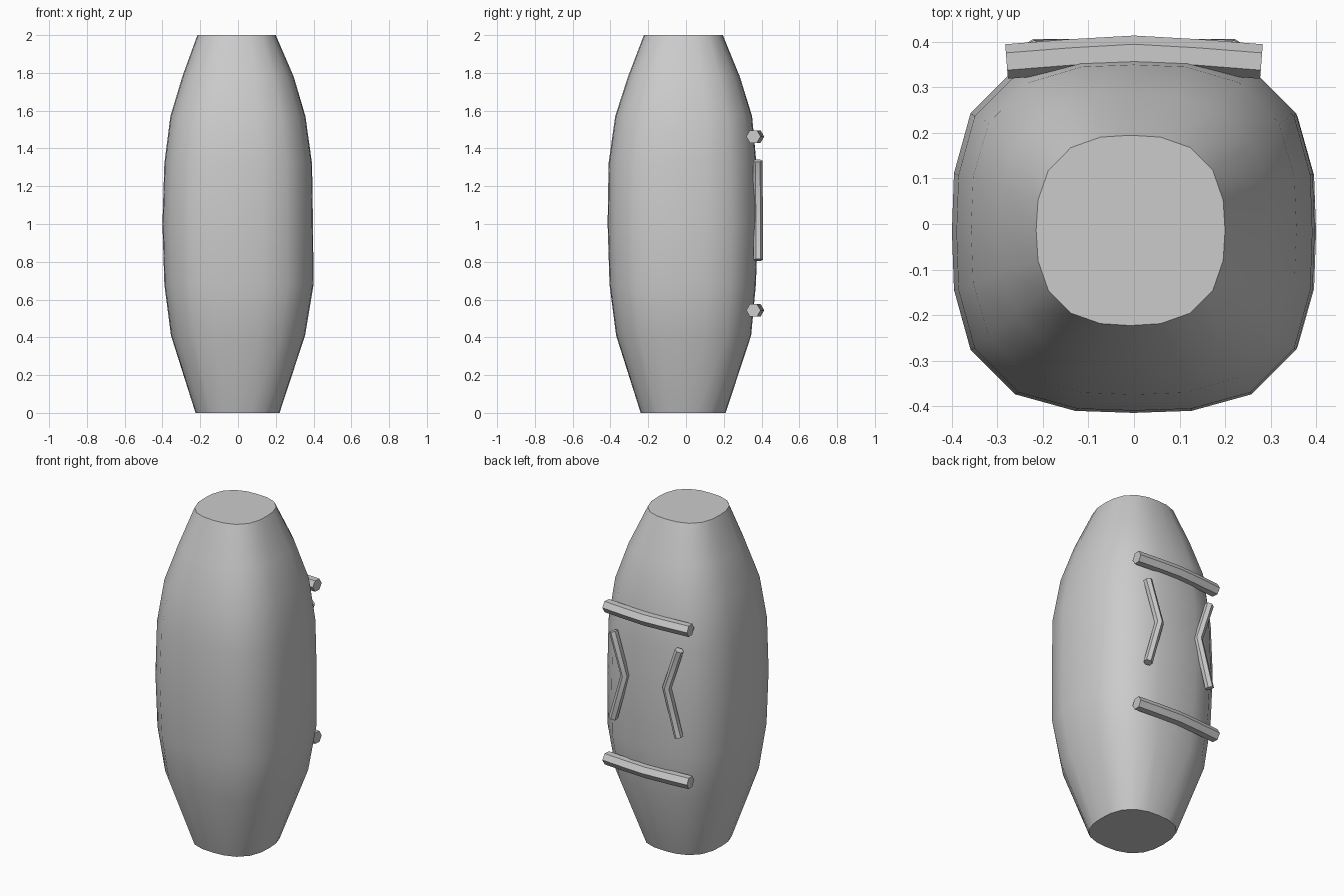
import bpy, bmesh, math
from mathutils import Vector

if "Cube" in bpy.data.objects:
    bpy.data.objects.remove(bpy.data.objects["Cube"])


def loft(name, rings):
    """Skin a list of point rings into a capped solid."""
    bm = bmesh.new()
    loops = [[bm.verts.new(p) for p in ring] for ring in rings]
    n = len(loops[0])
    for a, b in zip(loops, loops[1:]):
        for i in range(n):
            j = (i + 1) % n
            bm.faces.new((a[i], a[j], b[j], b[i]))
    bm.faces.new(loops[0][::-1])
    bm.faces.new(loops[-1])
    bmesh.ops.recalc_face_normals(bm, faces=bm.faces)
    mesh = bpy.data.meshes.new(name)
    bm.to_mesh(mesh)
    bm.free()
    obj = bpy.data.objects.new(name, mesh)
    bpy.context.collection.objects.link(obj)
    bpy.ops.object.select_all(action='DESELECT')
    obj.select_set(True)
    bpy.context.view_layer.objects.active = obj
    bpy.ops.object.shade_smooth_by_angle(angle=math.radians(40))
    return obj


def rounded_square(z, x0, x1, y0, y1, power, sides=20):
    ring = []
    for i in range(sides):
        a = 2 * math.pi * i / sides
        c, s = math.cos(a), math.sin(a)
        r = (abs(c) ** power + abs(s) ** power) ** (-1 / power)
        ring.append(((x0 + x1) / 2 + (x1 - x0) / 2 * r * c,
                     (y0 + y1) / 2 + (y1 - y0) / 2 * r * s, z))
    return ring


def rod(name, path, radius, sides=6):
    """Mitred hexagonal rod along a path, one corner facing backwards."""
    pts = [Vector(p) for p in path]
    rings = []
    for i, p in enumerate(pts):
        d0 = (pts[i] - pts[max(i - 1, 0)]).normalized()
        d1 = (pts[min(i + 1, len(pts) - 1)] - pts[i]).normalized()
        t = (d0 + d1).normalized()
        out = (Vector((0, 1, 0)) - t * t.y).normalized()
        side = t.cross(out)
        ring = []
        for k in range(sides):
            a = 2 * math.pi * k / sides
            ring.append(p + radius * (math.cos(a) * out + math.sin(a) * side))
        rings.append(ring)
    return loft(name, rings)


# Bulging capsule body: z, x range, y range, squareness
profile = [
    (0.00, -0.225, 0.22, -0.24, 0.21, 2.6),
    (0.41, -0.355, 0.355, -0.37, 0.345, 2.9),
    (0.68, -0.39, 0.40, -0.405, 0.37, 3.0),
    (1.00, -0.40, 0.397, -0.415, 0.382, 3.0),
    (1.32, -0.39, 0.392, -0.41, 0.373, 3.0),
    (1.57, -0.358, 0.357, -0.375, 0.35, 2.9),
    (1.78, -0.295, 0.295, -0.307, 0.285, 2.7),
    (2.00, -0.215, 0.20, -0.223, 0.195, 2.6),
]
loft("body", [rounded_square(*row) for row in profile])

# Two bowed horizontal bars on the back
for label, z in (("upper", 1.463), ("lower", 0.543)):
    rod(label + "_bar", [(-0.28, 0.357, z), (-0.14, 0.368, z), (0, 0.376, z),
                         (0.14, 0.368, z), (0.28, 0.357, z)], 0.038)

# Pair of chevrons pointing towards each other
for label, s in (("left", -1), ("right", 1)):
    rod(label + "_chevron", [(s * 0.22, 0.379, 1.335), (s * 0.14, 0.382, 1.09),
                             (s * 0.22, 0.382, 0.81)], 0.025)
